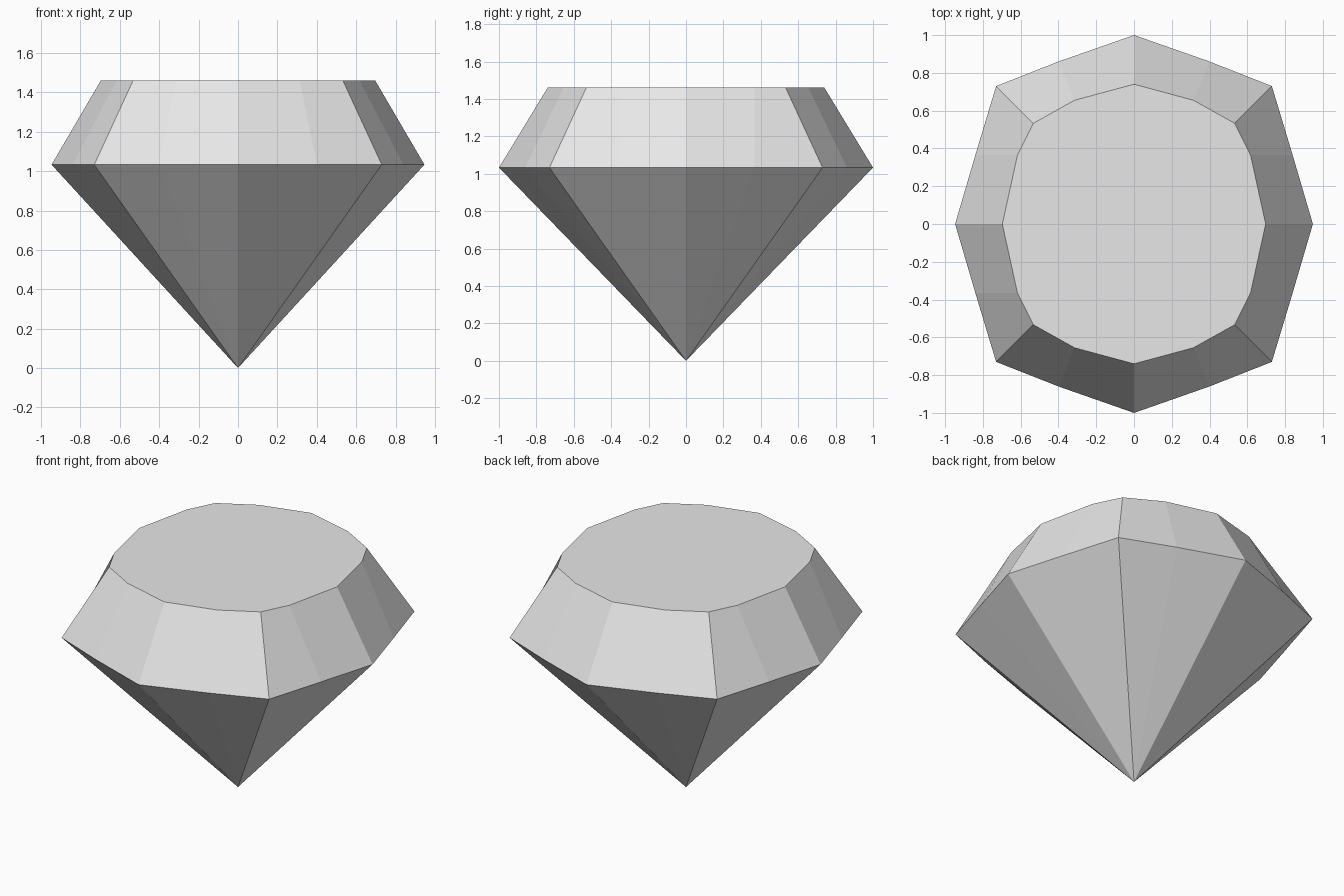
import bpy
import bmesh

cube = bpy.data.objects.get("Cube")
if cube:
    bpy.data.objects.remove(cube, do_unlink=True)

TABLE_Z, GIRDLE_Z = 1.46, 1.033

# One quarter of each outline, from the +x tip round to the +y tip
GIRDLE = [(0.947, 0), (0.84, 0.365), (0.73, 0.73), (0.4, 0.86), (0, 1)]
TABLE = [(0.697, 0), (0.617, 0.365), (0.533, 0.533), (0.315, 0.655), (0, 0.74)]


def full_outline(quarter):
    """Mirror a quarter outline into a closed counter-clockwise loop."""
    half = quarter + [(-x, y) for x, y in reversed(quarter[:-1])]
    return half + [(-x, -y) for x, y in half[1:-1]]


def ring(bm, quarter, z):
    return [bm.verts.new((x, y, z)) for x, y in full_outline(quarter)]


# Single pale grey stone colour
grey = bpy.data.materials.new("pale_grey")
grey.use_nodes = True
colour = (0.8, 0.8, 0.8, 1)
grey.diffuse_color = colour
grey.node_tree.nodes["Principled BSDF"].inputs["Base Color"].default_value = colour

# Cut gem: flat table, sloped crown, pointed pavilion
bm = bmesh.new()
table = ring(bm, TABLE, TABLE_Z)
girdle = ring(bm, GIRDLE, GIRDLE_Z)
tip = bm.verts.new((0, 0, 0))
bm.faces.new(table)
for i in range(len(girdle)):
    j = (i + 1) % len(girdle)
    bm.faces.new((girdle[i], girdle[j], table[j], table[i]))
    bm.faces.new((girdle[j], girdle[i], tip))
bmesh.ops.recalc_face_normals(bm, faces=bm.faces)

mesh = bpy.data.meshes.new("cut_gem")
bm.to_mesh(mesh)
bm.free()
mesh.materials.append(grey)
bpy.context.collection.objects.link(bpy.data.objects.new("cut_gem", mesh))
